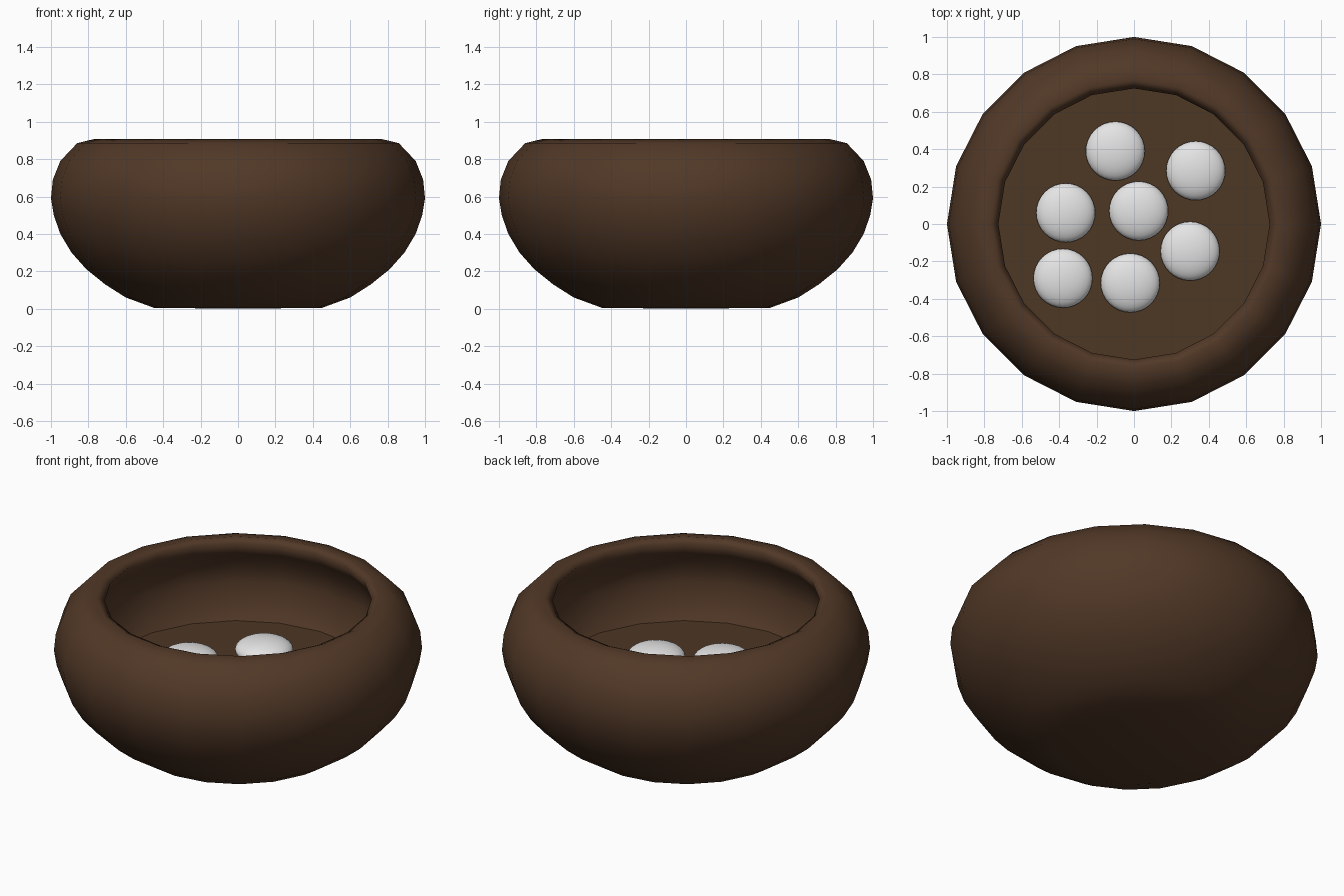
import bpy, bmesh, math

if "Cube" in bpy.data.objects:
    bpy.data.objects.remove(bpy.data.objects["Cube"])

def material(name, rgb):
    m = bpy.data.materials.new(name)
    m.diffuse_color = (*rgb, 1)
    m.use_nodes = True
    m.node_tree.nodes["Principled BSDF"].inputs["Base Color"].default_value = m.diffuse_color
    return m

brown = material("dark brown clay", (0.083, 0.040, 0.020))
broth = material("brown broth", (0.074, 0.038, 0.017))
white = material("pale white", (0.78, 0.78, 0.78))

SIDES = 20

def lathe(name, profile, mat):
    """Revolve an (r, z) profile; end points on the axis become poles."""
    bm = bmesh.new()
    rings = []
    for r, z in profile:
        if r == 0:
            rings.append([bm.verts.new((0, 0, z))] * SIDES)
        else:
            rings.append([bm.verts.new((r * math.cos(i * math.tau / SIDES),
                                        r * math.sin(i * math.tau / SIDES), z))
                          for i in range(SIDES)])
    for a, b in zip(rings, rings[1:]):
        for i in range(SIDES):
            j = (i + 1) % SIDES
            bm.faces.new(list(dict.fromkeys((a[i], a[j], b[j], b[i]))))
    me = bpy.data.meshes.new(name)
    bm.to_mesh(me)
    bm.free()
    return finish(name, me, mat)

def finish(name, me, mat):
    me.materials.append(mat)
    me.shade_smooth()
    ob = bpy.data.objects.new(name, me)
    bpy.context.collection.objects.link(ob)
    return ob

# Thick rounded bowl: outside from the base up, over the rim, down the inside
lathe("bowl", [
    (0, 0), (0.45, 0.005), (0.60, 0.06), (0.71, 0.13), (0.81, 0.21),
    (0.89, 0.30), (0.95, 0.40), (0.985, 0.50), (1.0, 0.59), (0.99, 0.69),
    (0.95, 0.79), (0.86, 0.885), (0.77, 0.907), (0.725, 0.885),
    (0.78, 0.80), (0.84, 0.69), (0.85, 0.60), (0.82, 0.49), (0.77, 0.39),
    (0.63, 0.27), (0.42, 0.16), (0, 0.15)], brown)

# Flat filling inside the bowl
lathe("filling", [(0.79, 0.40), (0, 0.40)], broth)

# Flattened balls floating in the filling
spots = [(-0.10, 0.39), (0.33, 0.285), (0.025, 0.07), (-0.365, 0.06),
         (0.30, -0.145), (-0.38, -0.29), (-0.02, -0.315)]
for n, (x, y) in enumerate(spots, 1):
    bm = bmesh.new()
    bmesh.ops.create_uvsphere(bm, u_segments=32, v_segments=16, radius=0.158)
    bmesh.ops.scale(bm, vec=(1, 1, 0.4), verts=bm.verts)
    bmesh.ops.translate(bm, vec=(x, y, 0.415), verts=bm.verts)
    me = bpy.data.meshes.new("floating_ball")
    bm.to_mesh(me)
    bm.free()
    finish(f"floating_ball_{n}", me, white)
